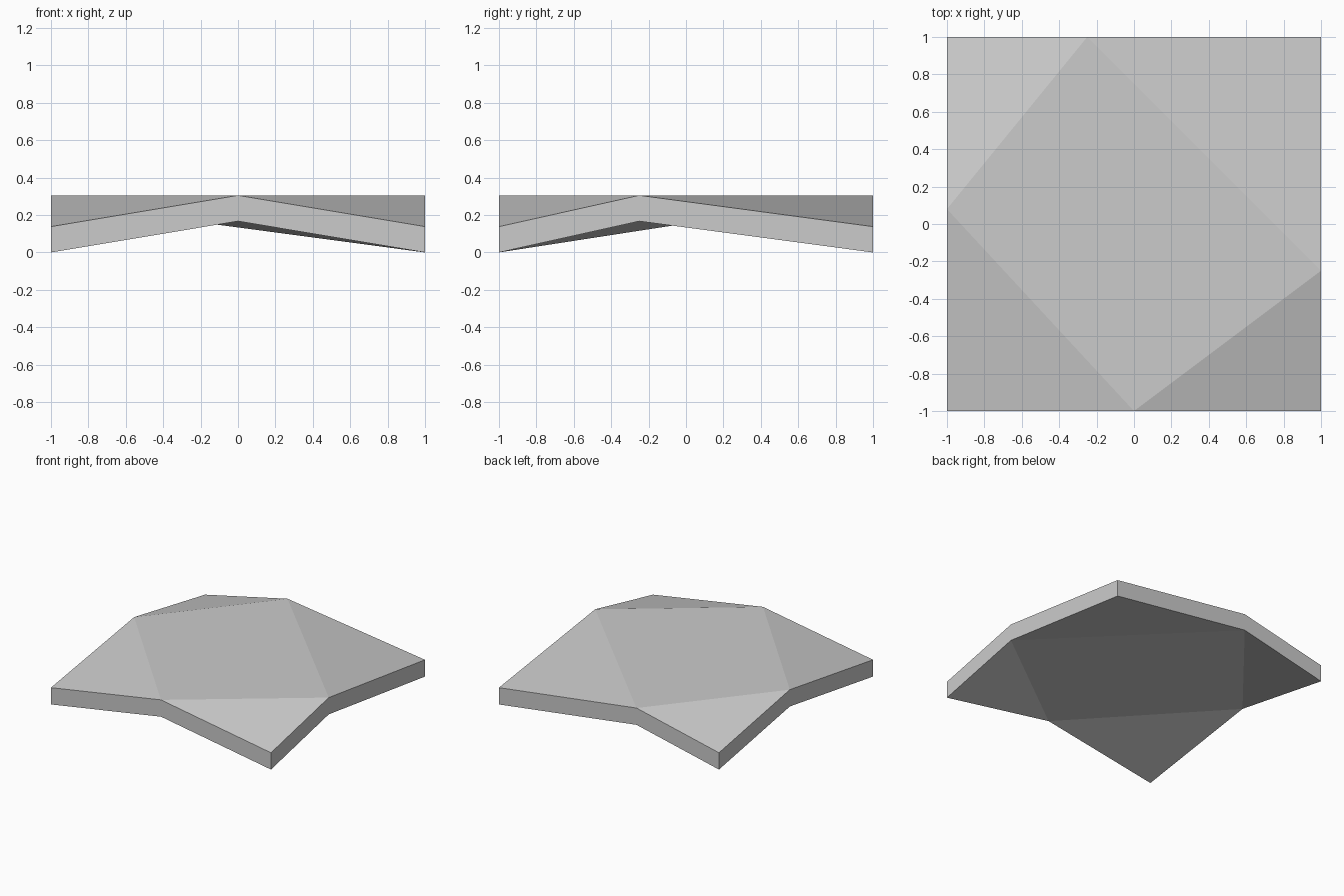
import bpy
import bmesh

cube = bpy.data.objects.get("Cube")
if cube:
    bpy.data.objects.remove(cube, do_unlink=True)

THICKNESS = 0.138
CORNER_Z, RIDGE_Z = 0.0, 0.167

# Outline, alternating low corners and raised edge points
corners = [(-1, -1), (1, -1), (1, 1), (-1, 1)]
ridges = [(0, -1), (1, -0.25), (-0.25, 1), (-1, 0.08)]

bm = bmesh.new()


def add_layer(lift):
    """Flat raised centre with four folded-down corner triangles."""
    ring = []
    for corner, ridge in zip(corners, ridges):
        ring.append(bm.verts.new((*corner, CORNER_Z + lift)))
        ring.append(bm.verts.new((*ridge, RIDGE_Z + lift)))
    bm.faces.new(ring[1::2])
    for i in range(0, len(ring), 2):
        bm.faces.new((ring[i - 1], ring[i], ring[i + 1]))
    return ring


# Underside, top surface and the rim joining them
bottom = add_layer(0)
top = add_layer(THICKNESS)
for i in range(len(bottom)):
    bm.faces.new((bottom[i - 1], bottom[i], top[i], top[i - 1]))
bmesh.ops.recalc_face_normals(bm, faces=bm.faces)

mesh = bpy.data.meshes.new("folded_slab")
bm.to_mesh(mesh)
bm.free()
slab = bpy.data.objects.new("folded_slab", mesh)
bpy.context.collection.objects.link(slab)

# Plain grey finish
grey = bpy.data.materials.new("light_grey")
grey.use_nodes = True
color = (0.6, 0.6, 0.6, 1)
grey.diffuse_color = color
grey.node_tree.nodes["Principled BSDF"].inputs["Base Color"].default_value = color
mesh.materials.append(grey)
